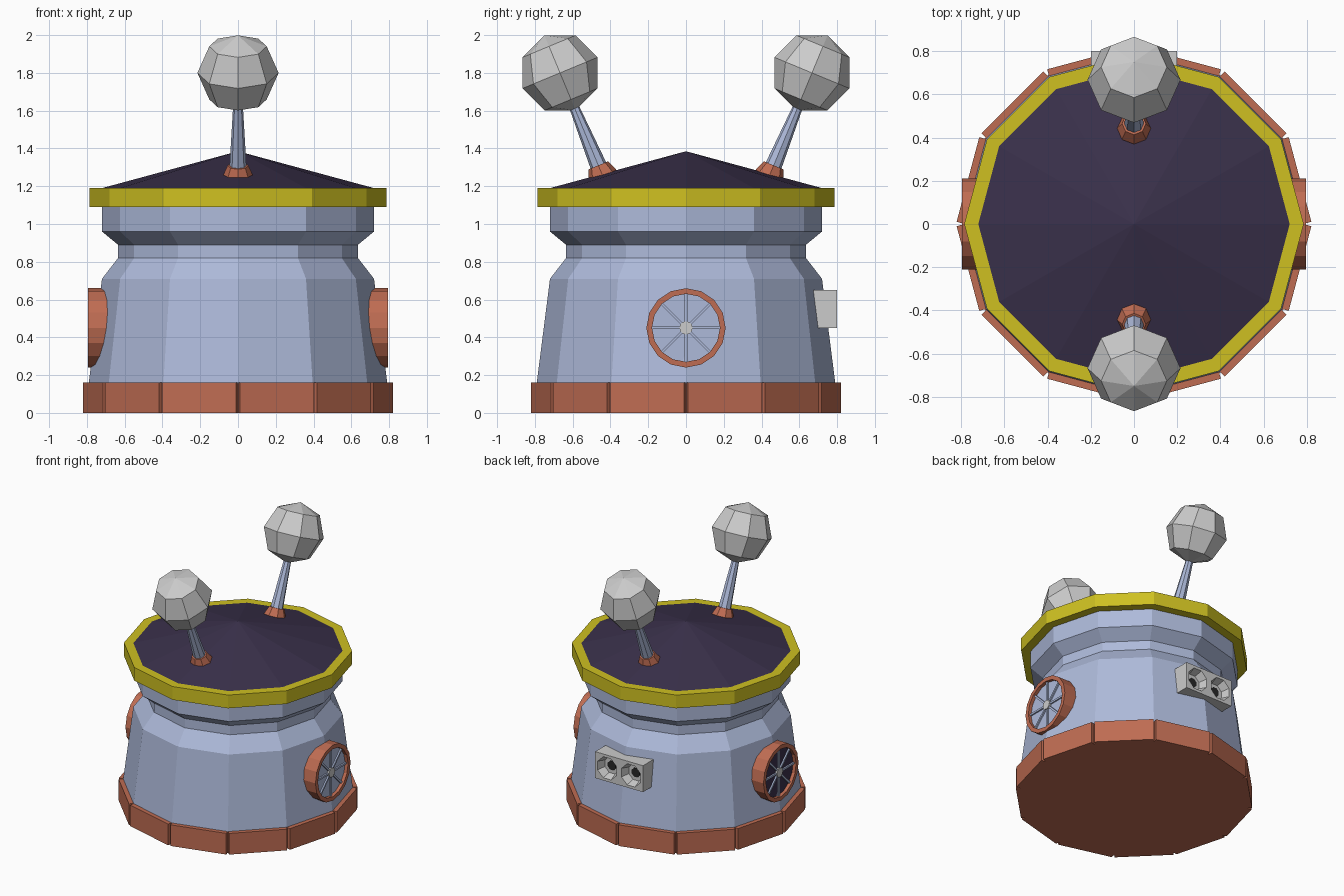
import bpy, bmesh
from math import pi, sin, cos, radians
from mathutils import Matrix

if "Cube" in bpy.data.objects:
    bpy.data.objects.remove(bpy.data.objects["Cube"])


def material(name, rgb):
    m = bpy.data.materials.new(name)
    m.diffuse_color = (*rgb, 1)
    m.use_nodes = True
    m.node_tree.nodes["Principled BSDF"].inputs["Base Color"].default_value = m.diffuse_color
    return m


BLUE = material("pale_blue", (0.42, 0.49, 0.70))
COPPER = material("copper", (0.52, 0.15, 0.085))
YELLOW = material("yellow", (0.62, 0.53, 0.015))
PURPLE = material("dark_purple", (0.042, 0.03, 0.07))
BLACK = material("black", (0.02, 0.02, 0.02))


def finish(name, bm, mat, matrix=Matrix()):
    bmesh.ops.remove_doubles(bm, verts=bm.verts, dist=1e-5)
    bmesh.ops.recalc_face_normals(bm, faces=bm.faces)
    bm.transform(matrix)
    me = bpy.data.meshes.new(name)
    bm.to_mesh(me)
    bm.free()
    ob = bpy.data.objects.new(name, me)
    bpy.context.collection.objects.link(ob)
    if mat:
        me.materials.append(mat)
    return ob


def lathe(name, profile, n, mat, matrix=Matrix(), loop=False):
    """Spin (radius, height) points into an n-sided solid."""
    bm = bmesh.new()
    rings = [[bm.verts.new((r * cos(2 * pi * i / n), r * sin(2 * pi * i / n), z))
              for i in range(n)] for r, z in profile]
    pairs = list(zip(rings, rings[1:])) + ([(rings[-1], rings[0])] if loop else [])
    for a, b in pairs:
        for i in range(n):
            j = (i + 1) % n
            bm.faces.new((a[i], a[j], b[j], b[i]))
    return finish(name, bm, mat, matrix)


def boxes(name, size, matrices, mat, matrix=Matrix()):
    """One object made of equal boxes placed by the given matrices."""
    bm = bmesh.new()
    for m in matrices:
        bmesh.ops.create_cube(bm, size=1, matrix=m @ Matrix.Diagonal((*size, 1)))
    return finish(name, bm, mat, matrix)


move = Matrix.Translation

# Twelve-sided body, roof and rim
lathe("body", [(0, 0.10), (0.79, 0.15), (0.79, 0.16), (0.72, 0.71), (0.635, 0.82),
               (0.635, 0.89), (0.72, 0.96), (0.72, 1.12), (0, 1.12)], 12, BLUE)
lathe("roof", [(0, 1.14), (0.72, 1.14), (0.72, 1.19), (0, 1.385)], 12, PURPLE)
lathe("roof_rim", [(0.71, 1.09), (0.785, 1.09), (0.785, 1.19), (0.715, 1.19)],
      12, YELLOW, loop=True)

# Base slab with twelve separate plates around it
lathe("base_core", [(0, 0), (0.795, 0), (0.795, 0.155), (0, 0.155)], 12, COPPER)
boxes("base_plates", (0.04, 0.405, 0.16),
      [Matrix.Rotation(radians(15 + 30 * i), 4, 'Z') @ move((0.775, 0, 0.08))
       for i in range(12)], COPPER)

# Spoked round windows on both sides
for side, s, glass in (("right", 1, BLUE), ("left", -1, PURPLE)):
    at = move((0, 0, 0.45)) @ Matrix.Rotation(s * pi / 2, 4, 'Y')
    lathe(side + "_window_frame", [(0.18, 0.67), (0.21, 0.67), (0.21, 0.795), (0.18, 0.795)],
          16, COPPER, at, loop=True)
    lathe(side + "_window_pane", [(0, 0.77), (0.185, 0.77)], 16, glass, at)
    boxes(side + "_window_spokes", (0.16, 0.014, 0.014),
          [Matrix.Rotation(i * pi / 4, 4, 'Z') @ move((0.105, 0, 0.774)) for i in range(8)],
          BLUE, at)
    lathe(side + "_window_hub", [(0, 0.76), (0.035, 0.76), (0.035, 0.787), (0, 0.787)],
          12, None, at)

# Twin lens box on the back, with eight-sided recesses
box = boxes("lens_box", (0.40, 0.14, 0.20), [move((0, 0.73, 0.55))], None)
for x in (-0.1, 0.1):
    at = move((x, 0.8, 0.55)) @ Matrix.Rotation(-pi / 2, 4, 'X') @ Matrix.Rotation(pi / 8, 4, 'Z')
    cutter = lathe("lens_cutter", [(0, -0.06), (0.065, -0.06), (0.093, 0.02), (0, 0.02)],
                   8, None, at)
    cutter.hide_render = True
    cutter.hide_viewport = True
    cut = box.modifiers.new("recess", 'BOOLEAN')
    cut.operation = 'DIFFERENCE'
    cut.solver = 'EXACT'
    cut.object = cutter
    lathe("lens_pupil", [(0, -0.065), (0.036, -0.065), (0.036, -0.055), (0, -0.055)],
          8, BLACK, at)

# Two leaning antennas: socket, tapered rod, faceted ball
for side, s in (("front", -1), ("back", 1)):
    at = move((0, s * 0.667, 1.8)) @ Matrix.Rotation(-s * pi / 8, 4, 'X')
    lathe(side + "_antenna_socket", [(0, -0.62), (0.078, -0.62), (0.078, -0.585),
                                     (0.055, -0.53), (0, -0.53)], 8, COPPER, at)
    lathe(side + "_antenna_rod", [(0, -0.56), (0.046, -0.56), (0.026, -0.19), (0, -0.19)],
          8, BLUE, at)
    lathe(side + "_antenna_ball", [(0.215 * sin(k * pi / 4), -0.215 * cos(k * pi / 4))
                                   for k in range(5)], 8, None, at)
